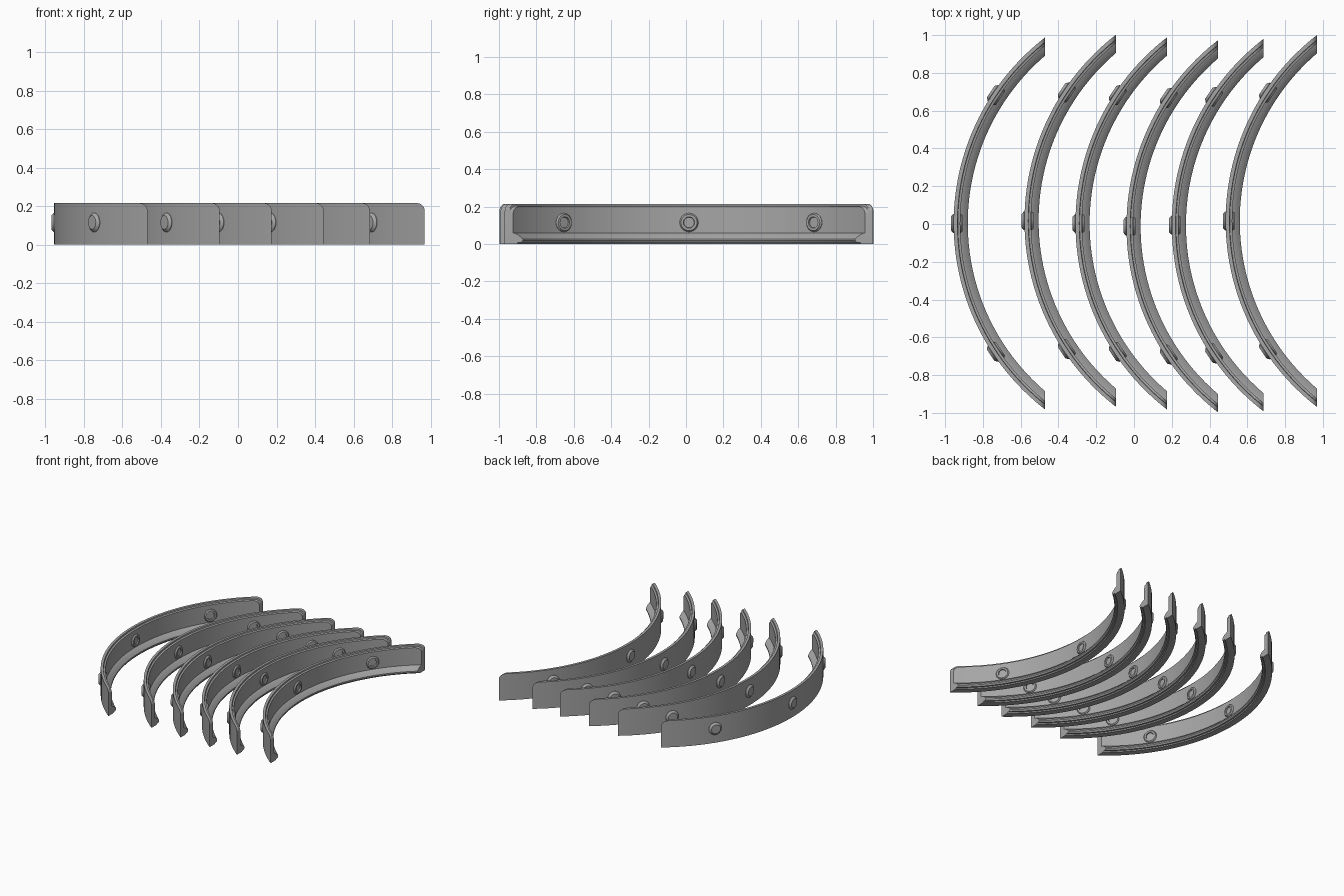
import bpy, bmesh, math
from mathutils import Matrix, Vector

if "Cube" in bpy.data.objects:
    bpy.data.objects.remove(bpy.data.objects["Cube"])

R = 1.243          # outer radius of every curved strip
CUT = 0.758        # distance from arc centre to the flat end plane
TOP = 0.215
CORNER = 0.04      # rounding of the upper end corners
BOSS_ANGLE = math.radians(33.7)
BOSS_Z = 0.115

gray = bpy.data.materials.new("mid_gray")
gray.diffuse_color = (0.38, 0.38, 0.38, 1)
gray.use_nodes = True
gray.node_tree.nodes["Principled BSDF"].inputs["Base Color"].default_value = gray.diffuse_color

# strip cross-section: (depth inward from outer face, height)
PROFILE = [(0, 0), (0.05, 0), (0.055, 0.008), (0.068, 0.008), (0.075, 0.018),
           (0.075, 0.028), (0.055, 0.05), (0.035, 0.06), (0.035, 0.2),
           (0.022, 0.204), (0.02, TOP), (0, TOP)]

# boss cross-section: (radius, depth), revolved about the radial direction
BOSS = [(0, -0.015), (0.036, -0.015), (0.05, -0.002), (0.05, 0.038),
        (0.043, 0.047), (0.03, 0.047), (0.028, 0.038), (0, 0.038)]


def finish(bm, name):
    bmesh.ops.recalc_face_normals(bm, faces=bm.faces)
    mesh = bpy.data.meshes.new(name)
    bm.to_mesh(mesh)
    bm.free()
    mesh.materials.append(gray)
    obj = bpy.data.objects.new(name, mesh)
    bpy.context.collection.objects.link(obj)
    bpy.ops.object.select_all(action='DESELECT')
    obj.select_set(True)
    bpy.context.view_layer.objects.active = obj
    bpy.ops.object.shade_smooth_by_angle(angle=math.radians(25))
    return obj


def make_strip(name, cx, cy):
    # stations run between the end planes, closer together at the rounded corners
    near = [1 - 0.055 * (i / 7) ** 2 for i in range(8)]
    middle = [0.945 * (1 - 2 * i / 48) for i in range(1, 48)]
    stations = near + middle + [-u for u in reversed(near)]
    bm = bmesh.new()
    rings = []
    for u in stations:
        ring = []
        for depth, z in PROFILE:
            r = R - depth
            a = u * math.acos(CUT / r)
            x, y = -r * math.cos(a), r * math.sin(a)
            s = min(max(-CUT - x, 0), CORNER) if abs(u) < 1 else 0
            s = min(abs(s), CORNER)
            drop = CORNER - math.sqrt(CORNER ** 2 - (CORNER - s) ** 2)
            s_end = max(x + CUT, -CUT - x, 0)
            if s_end < CORNER and z > 0.1:
                z -= drop
            ring.append(bm.verts.new((cx + x, cy + y, z)))
        rings.append(ring)
    n = len(PROFILE)
    for a, b in zip(rings, rings[1:]):
        for i in range(n):
            j = (i + 1) % n
            bm.faces.new((a[i], a[j], b[j], b[i]))
    bm.faces.new(rings[0])
    bm.faces.new(rings[-1])
    return finish(bm, name)


def make_boss(name, cx, cy, angle):
    # local x points inward, toward the arc centre
    bm = bmesh.new()
    verts = [bm.verts.new((d, r, 0)) for r, d in BOSS]
    edges = [bm.edges.new(p) for p in zip(verts, verts[1:])]
    bmesh.ops.spin(bm, geom=verts + edges, cent=(0, 0, 0), axis=(1, 0, 0),
                   angle=math.tau, steps=28, use_merge=False)
    bmesh.ops.remove_doubles(bm, verts=bm.verts, dist=1e-5)
    pos = Vector((cx - R * math.cos(angle), cy + R * math.sin(angle), BOSS_Z))
    bm.transform(Matrix.Translation(pos) @ Matrix.Rotation(-angle, 4, 'Z'))
    return finish(bm, name)


# six strips: x of the end plane, small sideways shift
STRIPS = [(-0.47, 0.003), (-0.095, 0.017), (0.175, 0.003),
          (0.445, -0.012), (0.685, -0.006), (0.97, 0.016)]

for k, (end_x, cy) in enumerate(STRIPS, 1):
    cx = end_x + CUT
    make_strip(f"curved_strip_{k}", cx, cy)
    for label, side in (("front", -1), ("middle", 0), ("back", 1)):
        make_boss(f"{label}_boss_{k}", cx, cy, side * BOSS_ANGLE)
